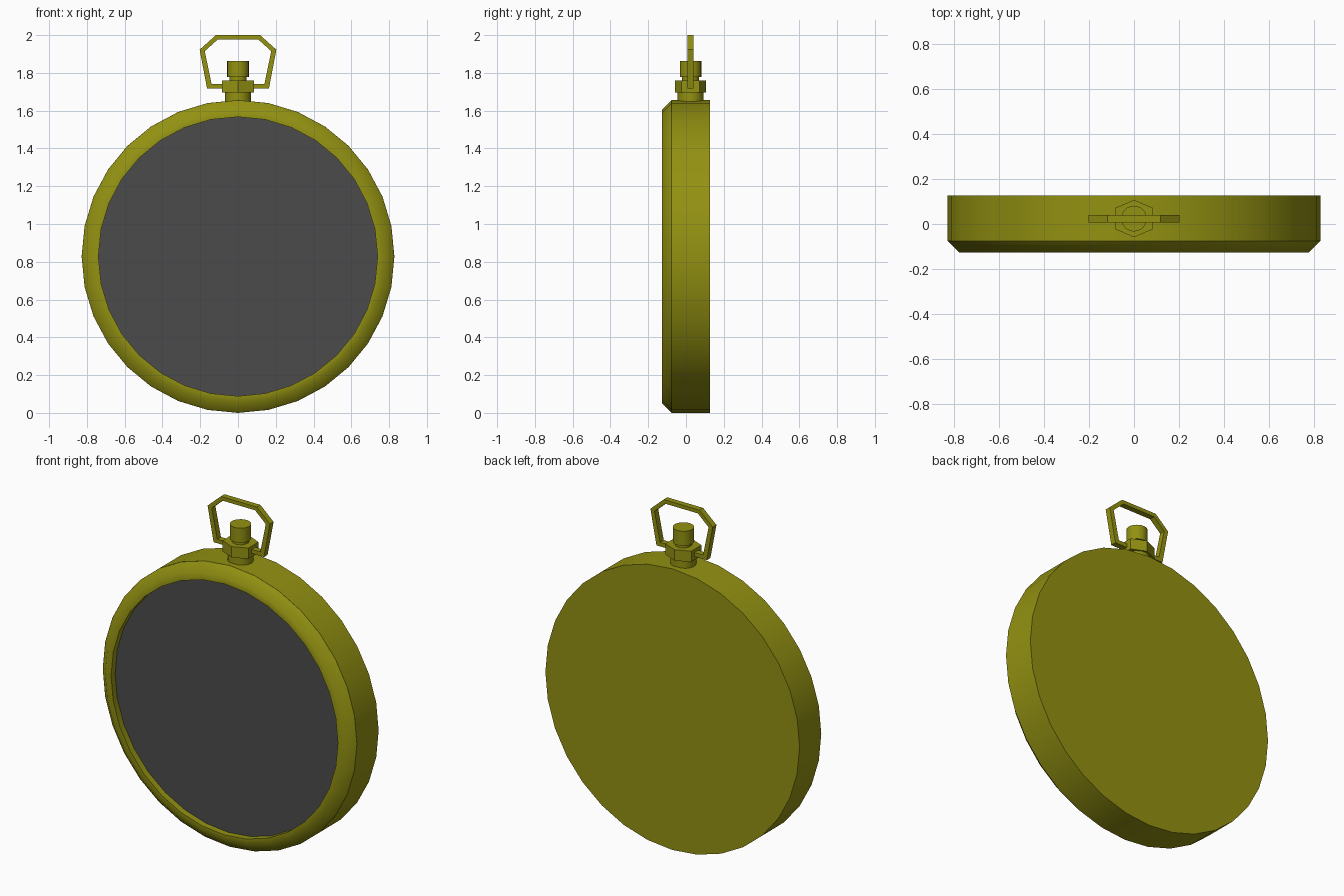
import bpy, bmesh, math
from mathutils import Vector

cube = bpy.data.objects.get("Cube")
if cube:
    bpy.data.objects.remove(cube, do_unlink=True)

RADIUS = 0.828       # case radius, also its centre height
STEM_Y = 0.024       # depth of the winding stem axis


def material(name, rgb):
    m = bpy.data.materials.new(name)
    m.use_nodes = True
    col = (*rgb, 1.0)
    m.diffuse_color = col
    m.node_tree.nodes["Principled BSDF"].inputs["Base Color"].default_value = col
    return m


brass = material("olive_brass", (0.29, 0.285, 0.006))
dark = material("dark_grey_glass", (0.070, 0.070, 0.070))


def make_object(name, bm, mat, smooth_angle=None):
    bmesh.ops.recalc_face_normals(bm, faces=bm.faces)
    if smooth_angle is not None:
        for f in bm.faces:
            f.smooth = True
        for e in bm.edges:
            if len(e.link_faces) == 2:
                e.smooth = e.calc_face_angle() < math.radians(smooth_angle)
    me = bpy.data.meshes.new(name)
    bm.to_mesh(me)
    bm.free()
    me.materials.append(mat)
    ob = bpy.data.objects.new(name, me)
    bpy.context.collection.objects.link(ob)
    return ob


def lathe(name, profile, centre, axis, segments, mat, angle=40):
    """Closed solid from (radius, position) points turned about y or z."""
    bm = bmesh.new()
    rings = []
    for r, p in profile:
        ring = []
        for i in range(segments):
            a = 2 * math.pi * i / segments
            u, v = r * math.cos(a), r * math.sin(a)
            co = Vector((u, p, v)) if axis == "Y" else Vector((u, v, p))
            ring.append(bm.verts.new(co + Vector(centre)))
        rings.append(ring)
    for a, b in zip(rings, rings[1:]):
        for i in range(segments):
            j = (i + 1) % segments
            bm.faces.new((a[i], a[j], b[j], b[i]))
    bm.faces.new(rings[0])
    bm.faces.new(rings[-1])
    return make_object(name, bm, mat, angle)


# Case: flat back, straight side, bevelled bezel with a recessed front
mid = (0, 0, RADIUS)
lathe("case", [(RADIUS, 0.126), (RADIUS, -0.076)], mid, "Y", 32, brass)
lathe("bezel", [(RADIUS, -0.0755), (0.777, -0.126), (0.739, -0.126), (0.739, -0.080)],
      mid, "Y", 32, brass, 50)
lathe("glass", [(0.739, -0.080), (0.739, -0.088)], mid, "Y", 32, dark)

# Stem: neck, waist and winding crown
stem = (0, STEM_Y, 0)
lathe("neck", [(0.069, 1.62), (0.069, 1.70)], stem, "Z", 24, brass)
lathe("waist", [(0.046, 1.75), (0.046, 1.785)], stem, "Z", 24, brass)
lathe("crown", [(0.057, 1.778), (0.057, 1.864)], stem, "Z", 24, brass)

# Six-sided nut with its points to the front and back
bm = bmesh.new()
hexagon = [(0, -0.083), (0.084, -0.047), (0.084, 0.047),
           (0, 0.083), (-0.084, 0.047), (-0.084, -0.047)]
face = bm.faces.new([bm.verts.new((x, y + STEM_Y, 1.697)) for x, y in hexagon])
ext = bmesh.ops.extrude_face_region(bm, geom=[face], use_keep_orig=True)
top = [g for g in ext["geom"] if isinstance(g, bmesh.types.BMVert)]
bmesh.ops.translate(bm, verts=top, vec=(0, 0, 0.064))
make_object("hex_nut", bm, brass)

# Bow: angular hanging loop with a square section
half_outer = [(0.164, 1.718), (0.203, 1.923), (0.117, 2.0)]
half_inner = [(0.140, 1.742), (0.176, 1.915), (0.106, 1.978)]


def mirrored(half):
    return half + [(-x, z) for x, z in reversed(half)]


bm = bmesh.new()
loops = []
for pts, y in ((half_outer, -0.017), (half_outer, 0.017),
               (half_inner, 0.017), (half_inner, -0.017)):
    loops.append([bm.verts.new((x, y + STEM_Y, z)) for x, z in mirrored(pts)])
for k in range(4):
    a, b = loops[k], loops[(k + 1) % 4]
    for i in range(6):
        j = (i + 1) % 6
        bm.faces.new((a[i], a[j], b[j], b[i]))
make_object("hanging_bow", bm, brass)
